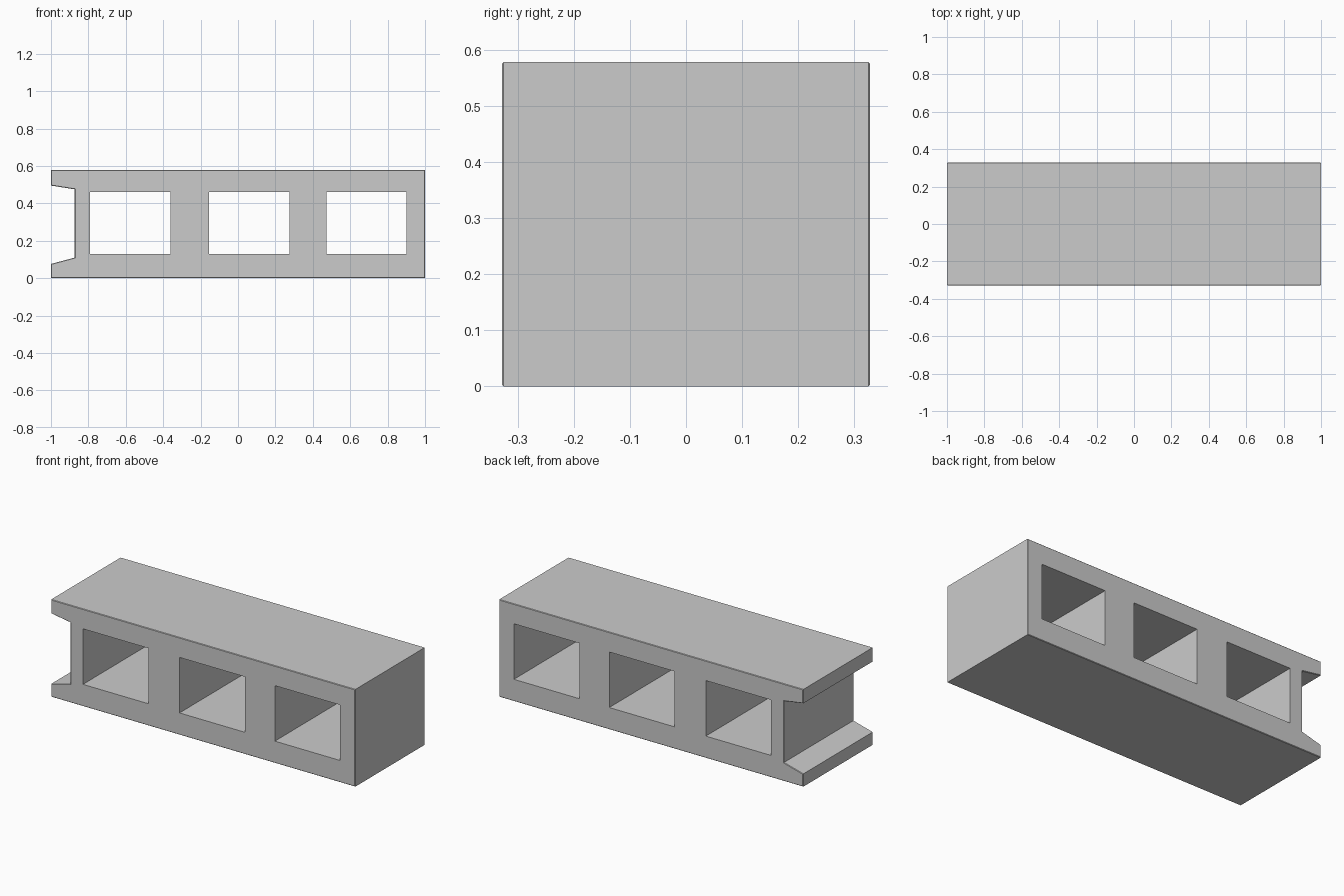
import bpy, bmesh

if "Cube" in bpy.data.objects:
    bpy.data.objects.remove(bpy.data.objects["Cube"])

HALF_DEPTH = 0.328
BEVEL = 0.003

# Side profile in x, z with the flared notch at the left end
profile = [(-1, 0), (1, 0), (1, 0.578), (-1, 0.578),
           (-1, 0.495), (-0.873, 0.475), (-0.873, 0.11), (-1, 0.076)]


def prism(name, points, half_depth, bevel=0):
    """Extrude an x, z outline along y, optionally easing its front and back rims."""
    bm = bmesh.new()
    face = bm.faces.new([bm.verts.new((x, -half_depth, z)) for x, z in points])
    out = bmesh.ops.extrude_face_region(bm, geom=[face], use_keep_orig=True)
    verts = [v for v in out["geom"] if isinstance(v, bmesh.types.BMVert)]
    bmesh.ops.translate(bm, verts=verts, vec=(0, 2 * half_depth, 0))
    bmesh.ops.recalc_face_normals(bm, faces=bm.faces)
    if bevel:
        rims = [e for e in bm.edges
                if abs(e.verts[0].co.y - e.verts[1].co.y) < 1e-5]
        bmesh.ops.bevel(bm, geom=rims, offset=bevel, segments=1,
                        profile=0.5, affect='EDGES')
    mesh = bpy.data.meshes.new(name)
    bm.to_mesh(mesh)
    bm.free()
    obj = bpy.data.objects.new(name, mesh)
    bpy.context.collection.objects.link(obj)
    return obj


# Block body
block = prism("hollow_block", profile, HALF_DEPTH, BEVEL)
bpy.context.view_layer.objects.active = block

# Three rectangular openings running front to back
for i, x in enumerate((-0.79, -0.155, 0.472)):
    corners = [(x, 0.13), (x + 0.43, 0.13), (x + 0.43, 0.46), (x, 0.46)]
    cutter = prism(f"opening_cutter_{i + 1}", corners, HALF_DEPTH + 0.1)
    cutter.hide_render = True
    mod = block.modifiers.new("opening", 'BOOLEAN')
    mod.operation = 'DIFFERENCE'
    mod.solver = 'EXACT'
    mod.object = cutter
    bpy.ops.object.modifier_apply(modifier=mod.name)
    bpy.data.objects.remove(cutter)
